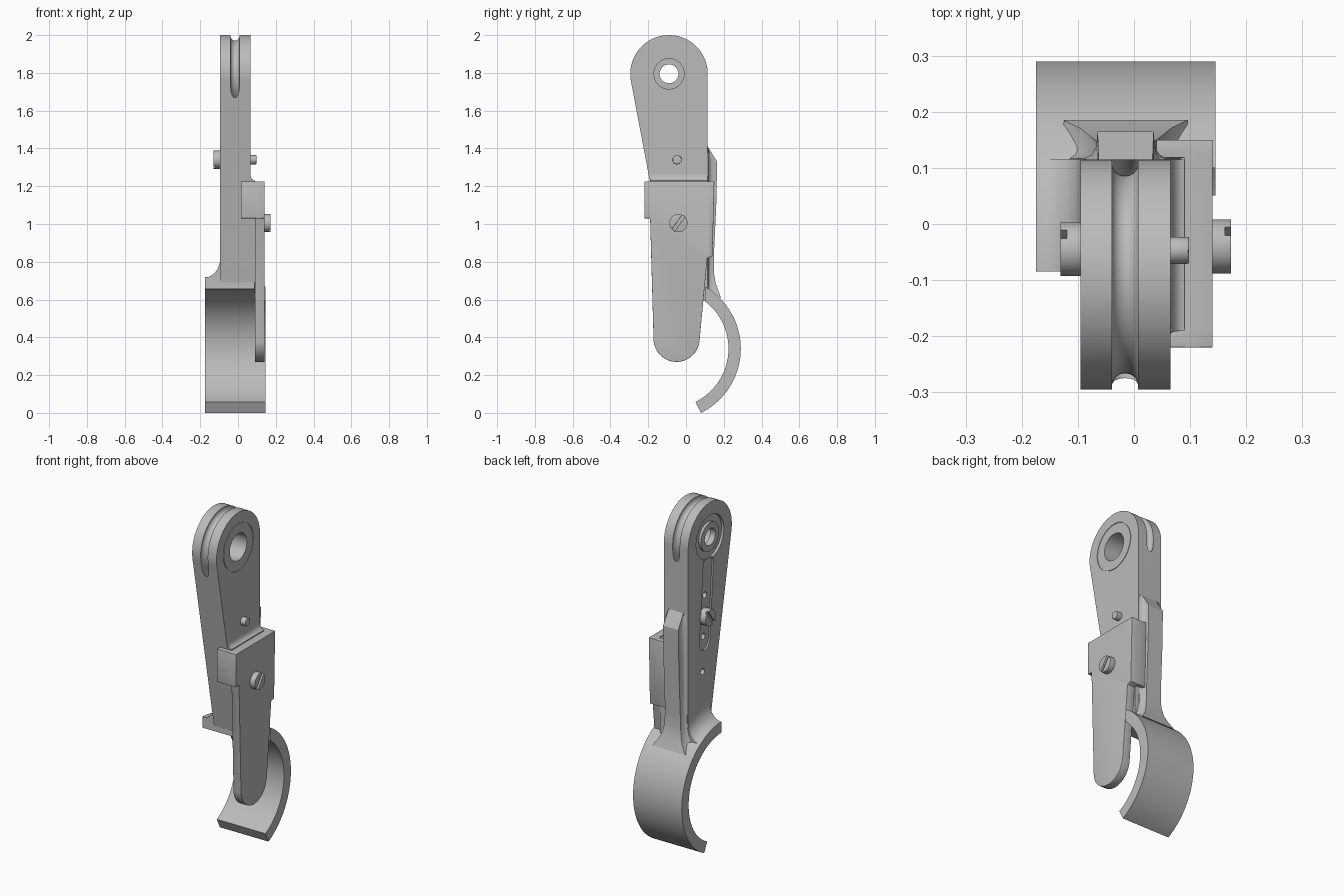
import bpy, bmesh
from math import sin, cos, pi, radians, sqrt
from mathutils import Vector

cube = bpy.data.objects.get("Cube")
if cube:
    bpy.data.objects.remove(cube, do_unlink=True)

steel = bpy.data.materials.new("grey steel")
steel.use_nodes = True
steel.diffuse_color = (0.5, 0.5, 0.5, 1)
steel.node_tree.nodes["Principled BSDF"].inputs["Base Color"].default_value = (0.5, 0.5, 0.5, 1)


def loft(name, rings, closed=False):
    """Skin a list of equal-length point rings; cap the ends unless closed."""
    bm = bmesh.new()
    vs = [[bm.verts.new(p) for p in r] for r in rings]
    n = len(vs[0])
    pairs = list(zip(vs, vs[1:])) + ([(vs[-1], vs[0])] if closed else [])
    for a, b in pairs:
        for i in range(n):
            j = (i + 1) % n
            bm.faces.new((a[i], a[j], b[j], b[i]))
    if not closed:
        bm.faces.new(vs[0])
        bm.faces.new(vs[-1])
    bmesh.ops.recalc_face_normals(bm, faces=bm.faces)
    me = bpy.data.meshes.new(name)
    bm.to_mesh(me)
    bm.free()
    me.materials.append(steel)
    ob = bpy.data.objects.new(name, me)
    bpy.context.collection.objects.link(ob)
    return ob


def prism(name, pts, x0, x1):
    """Extrude a (y, z) outline along x."""
    return loft(name, [[(x, y, z) for y, z in pts] for x in (x0, x1)])


def arc(y, z, r, a0, a1, n=24):
    return [(y + r * cos(radians(a0 + (a1 - a0) * i / n)),
             z + r * sin(radians(a0 + (a1 - a0) * i / n))) for i in range(n + 1)]


def rod(name, y, z, r, x0, x1, n=48):
    return prism(name, arc(y, z, r, 0, 360, n)[:-1], x0, x1)


def ring(name, y, z, profile, n=96):
    """Revolve a closed (x, radius) profile about an x-parallel axis."""
    return loft(name, [[(x, y + r * cos(2 * pi * i / n), z + r * sin(2 * pi * i / n))
                        for x, r in profile] for i in range(n)], closed=True)


def block(name, x0, x1, y0, y1, z0, z1):
    return prism(name, [(y0, z0), (y1, z0), (y1, z1), (y0, z1)], x0, x1)


def finish(ob, cut=(), join=(), bevel=0):
    """Apply booleans and edge rounding, then shade."""
    tools = [(t, 'DIFFERENCE') for t in cut] + [(t, 'UNION') for t in join]
    for t, op in tools:
        m = ob.modifiers.new("bool", 'BOOLEAN')
        m.operation, m.object, m.solver = op, t, 'EXACT'
    if bevel:
        m = ob.modifiers.new("round", 'BEVEL')
        m.width, m.segments, m.limit_method = bevel, 3, 'ANGLE'
        m.angle_limit = radians(40)
    deps = bpy.context.evaluated_depsgraph_get()
    me = bpy.data.meshes.new_from_object(ob.evaluated_get(deps))
    ob.modifiers.clear()
    ob.data = me
    for t, _ in tools:
        bpy.data.objects.remove(t, do_unlink=True)
    bpy.ops.object.select_all(action='DESELECT')
    ob.select_set(True)
    bpy.context.view_layer.objects.active = ob
    bpy.ops.object.shade_smooth_by_angle(angle=radians(30))


EY, EZ = -0.09, 1.795           # eye centre
HY, HZ, HR = -0.09, 0.34, 0.38  # hook centre and outer radius

# Body: round eye tapering down into the hook
foot = arc(HY, HZ, 0.35, 90, 54.2, 8)
outline = arc(EY, EZ, 0.205, 0, 190.9, 64) + foot
body = prism("body", outline, -0.095, 0.065)
groove = ring("groove", EY, EZ,
              [(-0.016 + y, r) for y, r in arc(0, 0.2, 0.024, 0, 360, 20)[:-1]])
bore = rod("bore", EY, EZ, 0.08, -0.06, 0.1)
small_bore = rod("small_bore", EY, EZ, 0.05, -0.2, 0.0)
seam = ring("seam", EY, EZ, [(0.061, 0.137), (0.07, 0.137), (0.07, 0.141), (0.061, 0.141)])
recess = ring("recess", EY, EZ, [(-0.11, 0.085), (-0.08, 0.085), (-0.08, 0.13), (-0.11, 0.13)])
slot = prism("slot", arc(-0.04, 1.19, 0.048, -180, 0) + arc(-0.075, 1.64, 0.048, 0, 180),
             -0.12, -0.085)
pits = [rod("pit", y, z, 0.018, -0.12, -0.06, 24)
        for y, z in ((-0.055, 1.46), (-0.04, 1.22), (-0.02, 1.02))]
finish(body, cut=[groove, bore, small_bore, seam, recess, slot] + pits)

# Thicker pad behind the cover, with a curved upper run-out
finish(prism("side_pad", [(0.115, 1.23), (-0.19, 1.23)] + foot, 0.06, 0.09))
run_out = [(0.06, 1.23)] + [(0.065 + 0.025 * (1 - sin(t * pi / 12)), 1.23 + 0.035 * (1 - cos(t * pi / 12)))
                            for t in range(7)]
finish(loft("pad_run_out", [[(x, y0 + k * (z - 1.23), z) for x, z in run_out]
                            for y0, k in ((-0.19, -0.19), (0.115, 0))]))

# Hook: curved strap, notched where the cover plate hangs
hook = prism("hook", arc(HY, HZ, HR, 89, -63.5, 64) + arc(HY, HZ, 0.315, -63.5, 89, 64),
             -0.175, 0.145)
finish(hook, cut=[block("notch", 0.088, 0.2, -0.3, 0.1, 0.4, 0.9)])

# Curved web between the hook and the body side
sections = []
for i in range(13):
    y = -0.085 + 0.2 * i / 12
    top = HZ + sqrt(HR ** 2 - (y - HY) ** 2)
    curve = [(-0.175 + 0.08 * sin(t * pi / 16), y, top - 0.003 + 0.1 * (1 - cos(t * pi / 16)))
             for t in range(9)]
    sections.append(curve + [(-0.09, y, top - 0.02), (-0.174, y, top - 0.02)])
finish(loft("hook_web", sections))

# Back rib with sloped top, flaring into the hook
rib = []
for z, y, half in ((1.41, 0.115, 0.048), (1.33, 0.165, 0.05), (1.1, 0.16, 0.05), (0.82, 0.147, 0.05),
                   (0.74, 0.148, 0.053), (0.69, 0.156, 0.063), (0.65, 0.17, 0.08), (0.61, 0.185, 0.11)):
    side = [(half + 0.025, 0.1), (half + 0.023, 0.117), (half + 0.01, 0.124),
            (half + 0.002, 0.138), (half, y)]
    side = [(w, min(d, y)) for w, d in side]
    rib.append([(-0.015 + w, d, z) for w, d in side] +
               [(-0.015 - w, d, z) for w, d in reversed(side)])
finish(loft("back_rib", rib))

# Cover plate wrapping the body front and back
cover = prism("cover_plate", [(-0.22, 1.03), (-0.22, 1.225), (0.15, 1.225), (0.14, 0.83), (0.113, 0.82)]
              + arc(-0.05, 0.392, 0.122, -6, -174) + [(-0.19, 1.03)], 0.09, 0.14)
front_lip = block("front_lip", 0.015, 0.14, -0.22, -0.187, 1.03, 1.225)
back_lip = prism("back_lip", [(0.118, 0.83), (0.14, 0.83), (0.15, 1.225), (0.118, 1.225)], 0.04, 0.14)
finish(cover, join=[front_lip, back_lip], bevel=0.007)


# Slotted screws and the small pin
def screw(name, y, z, x_in, x_out, angle):
    head = rod(name, y, z, 0.048, x_in, x_out)
    out = 1 if x_out > x_in else -1
    a = Vector((cos(angle), sin(angle))) * 0.07
    b = Vector((-sin(angle), cos(angle))) * 0.009
    c = Vector((y, z))
    cutter = prism("screw_slot", [tuple(c + p) for p in (a + b, b - a, -a - b, a - b)],
                   x_out - out * 0.011, x_out + out * 0.02)
    finish(head, cut=[cutter], bevel=0.003)


screw("cover_screw", -0.04, 1.005, 0.13, 0.173, radians(55))
screw("side_screw", -0.045, 1.34, -0.08, -0.131, radians(55))
finish(rod("side_pin", -0.047, 1.34, 0.024, 0.05, 0.098, 32), bevel=0.003)
